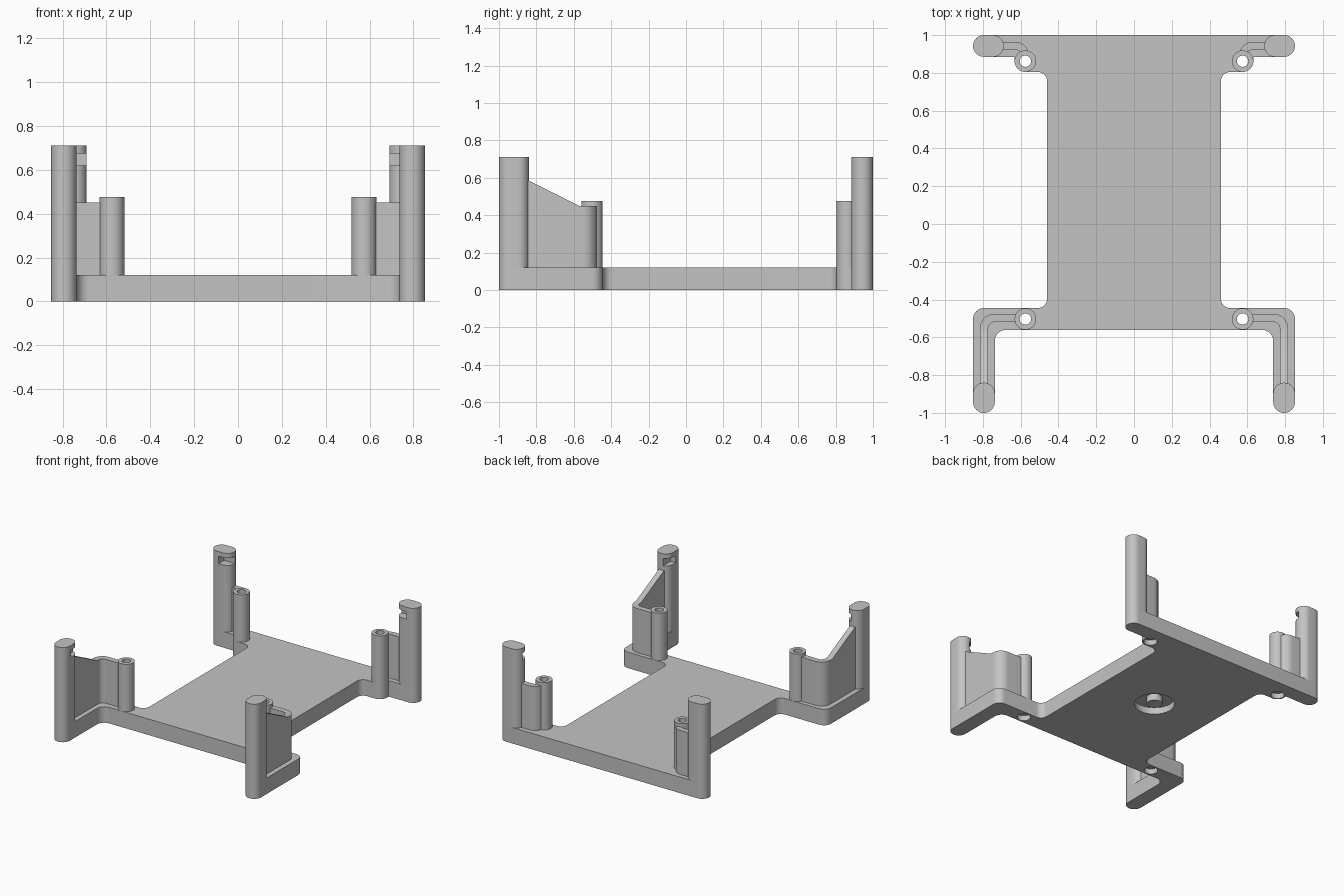
import bpy
import bmesh
from math import cos, sin, pi, radians
from mathutils import Vector

cube = bpy.data.objects.get("Cube")
if cube:
    bpy.data.objects.remove(cube, do_unlink=True)

grey = bpy.data.materials.new("plain_grey")
grey.use_nodes = True
grey.diffuse_color = (0.55, 0.55, 0.55, 1)
grey.node_tree.nodes["Principled BSDF"].inputs["Base Color"].default_value = (0.55, 0.55, 0.55, 1)

PLATE_TOP = 0.12
parts = []


def rounded(corners, steps=10):
    """Fillet right-angled corners given as (x, y, radius)."""
    out = []
    for i, (x, y, r) in enumerate(corners):
        p = Vector((x, y))
        if not r:
            out.append(p)
            continue
        u = (Vector(corners[i - 1][:2]) - p).normalized()
        v = (Vector(corners[(i + 1) % len(corners)][:2]) - p).normalized()
        c = p + (u + v) * r
        for k in range(steps + 1):
            t = k / steps * pi / 2
            out.append(c - v * r * cos(t) - u * r * sin(t))
    return out


def circle(x, y, r, n=40):
    return [Vector((x + r * cos(2 * pi * k / n), y + r * sin(2 * pi * k / n))) for k in range(n)]


def prism(name, outline, z0, z1, side=1, slope_from=None):
    """Extrude an outline; in front of slope_from its top rises."""
    bm = bmesh.new()
    face = bm.faces.new([bm.verts.new((p.x * side, p.y, z0)) for p in outline])
    top = bmesh.ops.extrude_face_region(bm, geom=[face])
    verts = [g for g in top["geom"] if isinstance(g, bmesh.types.BMVert)]
    bmesh.ops.translate(bm, verts=verts, vec=(0, 0, z1 - z0))
    bmesh.ops.remove_doubles(bm, verts=bm.verts, dist=0.0002)
    if slope_from is not None:
        bmesh.ops.bisect_plane(bm, geom=bm.verts[:] + bm.edges[:] + bm.faces[:],
                               plane_co=(0, slope_from, 0), plane_no=(0, 1, 0))
        for v in bm.verts:
            if v.co.z > z1 - 0.001 and v.co.y < slope_from:
                v.co.z += 0.5 * (slope_from - v.co.y)
    bmesh.ops.recalc_face_normals(bm, faces=bm.faces)
    mesh = bpy.data.meshes.new(name)
    bm.to_mesh(mesh)
    bm.free()
    mesh.materials.append(grey)
    obj = bpy.data.objects.new(name, mesh)
    bpy.context.collection.objects.link(obj)
    return obj


def cut(obj, cutter):
    """Subtract the cutter for good and remove it."""
    cutter.hide_render = True
    mod = obj.modifiers.new("cut", "BOOLEAN")
    mod.operation = "DIFFERENCE"
    mod.solver = "EXACT"
    mod.object = cutter
    bpy.context.view_layer.objects.active = obj
    bpy.ops.object.modifier_apply(modifier=mod.name)
    bpy.data.objects.remove(cutter, do_unlink=True)


# Base plate with its four arms
R = 0.057
half = [(0.737, -0.56, 0.06), (0.737, -1, R), (0.852, -1, R), (0.852, -0.445, R),
        (0.46, -0.445, 0.05), (0.46, 0.805, 0.05), (0.632, 0.805, R), (0.632, 0.885, 0),
        (0.852, 0.885, R), (0.852, 1, R)]
outline = half + [(-x, y, r) for x, y, r in reversed(half)]
base = prism("base_plate", rounded(outline), 0, PLATE_TOP)
parts.append(base)

# Ring groove under the plate
groove = prism("groove_cutter", circle(0, 0.22, 0.14), -0.1, 0.05)
cut(groove, prism("groove_core", circle(0, 0.22, 0.055), -0.2, 0.2))
cut(base, groove)

front_wall = rounded([(0.62, -0.519, 0), (0.772, -0.519, 0.035), (0.772, -0.87, 0),
                      (0.815, -0.87, 0), (0.815, -0.476, 0.075), (0.62, -0.476, 0)])
back_wall = rounded([(0.72, 0.92, 0), (0.72, 0.963, 0), (0.556, 0.963, 0.07),
                     (0.556, 0.9, 0), (0.599, 0.9, 0), (0.599, 0.92, 0.02)])
front_post = rounded([(0.737, -1, R), (0.852, -1, R), (0.852, -0.84, R), (0.737, -0.84, R)])
back_post = rounded([(0.69, 0.885, R), (0.852, 0.885, R), (0.852, 1, R), (0.69, 1, R)])
slot = [Vector(p) for p in ((-0.78, -0.93), (0.78, -0.93), (0.78, 0.95), (-0.78, 0.95))]

for side, word in ((1, "left"), (-1, "right")):
    # Screw standoffs with through holes and recesses for the screw heads
    for y, end in ((-0.503, "front"), (0.862, "back")):
        x = 0.575
        standoff = prism(f"{end}_{word}_standoff", circle(x, y, R), PLATE_TOP, 0.475, side)
        cut(standoff, prism("hole_cutter", circle(x, y, 0.03), -0.1, 0.6, side))
        cut(base, prism("hole_cutter", circle(x, y, 0.03), -0.1, 0.6, side))
        cut(base, prism("recess_cutter", circle(x, y, 0.047), -0.1, 0.04, side))
        parts.append(standoff)

    # Corner posts, slotted on the inside
    for shape, end in ((front_post, "front"), (back_post, "back")):
        post = prism(f"{end}_{word}_post", shape, PLATE_TOP, 0.71, side)
        cut(post, prism("slot_cutter", slot, 0.62, 0.675))
        parts.append(post)

    # Bracing walls between posts and standoffs
    parts.append(prism(f"front_{word}_wall", front_wall, PLATE_TOP, 0.45, side, -0.57))
    parts.append(prism(f"back_{word}_wall", back_wall, PLATE_TOP, 0.45, side))

# Smooth the round surfaces, keep the edges sharp
bpy.ops.object.select_all(action="DESELECT")
for obj in parts:
    obj.select_set(True)
bpy.context.view_layer.objects.active = base
bpy.ops.object.shade_smooth_by_angle(angle=radians(30))
